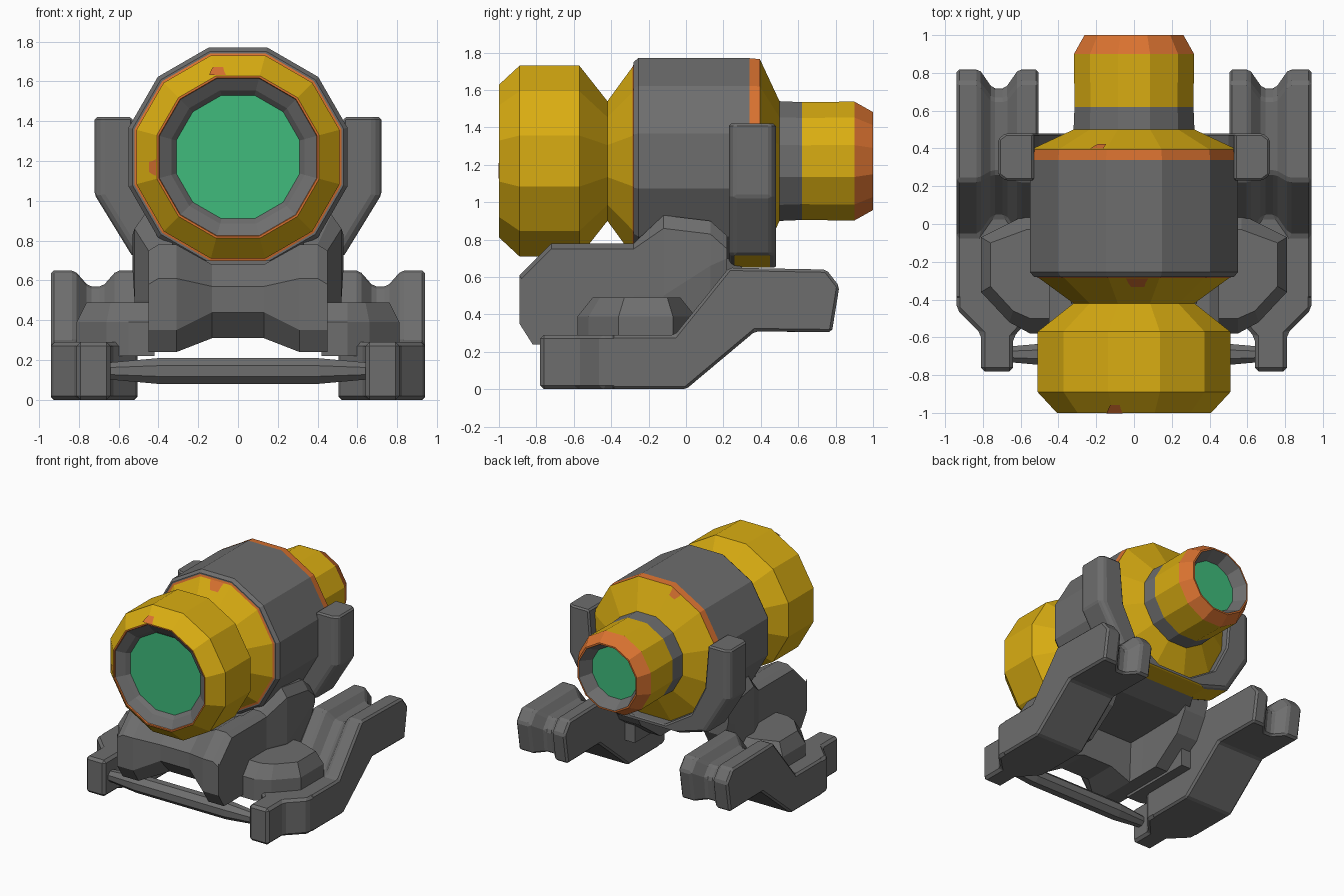
import bpy, bmesh, math
from mathutils import Vector

if "Cube" in bpy.data.objects:
    bpy.data.objects.remove(bpy.data.objects["Cube"])


def material(name, rgb):
    m = bpy.data.materials.new(name)
    m.diffuse_color = (*rgb, 1)
    m.use_nodes = True
    m.node_tree.nodes["Principled BSDF"].inputs["Base Color"].default_value = m.diffuse_color
    return m


MATS = [material("grey metal", (0.155, 0.155, 0.155)),
        material("yellow paint", (0.70, 0.42, 0.006)),
        material("orange trim", (0.70, 0.17, 0.03)),
        material("green glass", (0.05, 0.50, 0.20))]
GREY, YELLOW, ORANGE, GREEN = range(4)
ZC = 1.22      # height of the tube axis


def finish(name, bm, bevel=0.0):
    bmesh.ops.recalc_face_normals(bm, faces=bm.faces)
    me = bpy.data.meshes.new(name)
    bm.to_mesh(me)
    bm.free()
    for m in MATS:
        me.materials.append(m)
    ob = bpy.data.objects.new(name, me)
    bpy.context.collection.objects.link(ob)
    if bevel:
        b = ob.modifiers.new("bevel", 'BEVEL')
        b.width, b.segments, b.limit_method = bevel, 1, 'ANGLE'
        b.angle_limit = math.radians(28)
    return ob


def loft(name, rings, mats=None, bevel=0.0, caps=(GREY, GREY)):
    """Skin closed rings of points one after another, capping both ends."""
    bm = bmesh.new()
    vs = [[bm.verts.new(p) for p in r] for r in rings]
    n = len(rings[0])
    for k in range(len(vs) - 1):
        for i in range(n):
            j = (i + 1) % n
            f = bm.faces.new((vs[k][i], vs[k][j], vs[k + 1][j], vs[k + 1][i]))
            f.material_index = mats[k] if mats else GREY
    for r, c in ((vs[0], caps[0]), (vs[-1], caps[1])):
        bm.faces.new(r).material_index = c
    return finish(name, bm, bevel)


# Twelve-sided telescope tube: (y, flat radius, colour up to next ring)
TUBE = [(-0.92, 0.31, GREY), (-0.95, 0.335, GREY), (-0.99, 0.395, ORANGE),
        (-1.0, 0.398, ORANGE), (-1.0, 0.408, YELLOW), (-0.89, 0.51, YELLOW),
        (-0.57, 0.51, YELLOW), (-0.42, 0.32, YELLOW), (-0.285, 0.505, ORANGE),
        (-0.28, 0.52, GREY), (-0.28, 0.53, GREY), (-0.255, 0.55, GREY),
        (0.34, 0.55, ORANGE), (0.395, 0.545, YELLOW), (0.50, 0.32, GREY),
        (0.62, 0.315, YELLOW), (0.90, 0.318, ORANGE), (1.0, 0.262, ORANGE),
        (1.0, 0.25, GREY), (0.90, 0.20, GREY)]


def ring(y, a):
    r = a / math.cos(math.pi / 12)
    return [(r * math.sin(t), y, ZC + r * math.cos(t))
            for t in (math.radians(15 + 30 * k) for k in range(12))]


loft("telescope_tube", [ring(y, a) for y, a, c in TUBE],
     [c for y, a, c in TUBE], caps=(GREEN, GREEN))


# Small orange paint chips lying on the tube facets
def chip(deg, s, p, q, w=0.05):
    t = math.radians(deg)
    rad, tan = Vector((math.sin(t), 0, math.cos(t))), Vector((math.cos(t), 0, -math.sin(t)))
    d = Vector((q[0] - p[0], q[1] - p[1]))
    nrm = (rad * d.x + Vector((0, -1, 0)) * d.y).normalized()
    if nrm.dot(rad) < 0:
        nrm = -nrm
    bm = bmesh.new()
    pts = []
    for u, v in ((-.9, 0), (-.7, .6), (-.5, 1), (.5, 1), (.6, .5), (.8, 0)):
        c = Vector((0, p[0] + d.x * v, ZC)) + rad * (p[1] + d.y * v)
        pts.append(bm.verts.new(c + tan * s + tan * (u * w) + nrm * 0.004))
    bm.faces.new(pts).material_index = ORANGE
    ob = finish("paint_chip", bm)
    if ob.data.polygons[0].normal.dot(nrm) < 0:
        ob.data.flip_normals()


chip(0, -0.10, (-1.0, 0.408), (-0.955, 0.45))
chip(-90, -0.05, (-1.0, 0.408), (-0.96, 0.445))
chip(0, 0.02, (-0.285, 0.505), (-0.33, 0.443), 0.07)
chip(-30, 0.09, (0.395, 0.545), (0.42, 0.491))
chip(120, 0.05, (0.395, 0.545), (0.42, 0.491))

# U-shaped clamp around the rear of the tube, with a yellow underside
outer = [(0.72, 1.42), (0.72, 1.03), (0.53, 0.72), (0.30, 0.65)]
inner = [(0.53, 1.42), (0.50, 1.07), (0.38, 0.83), (0.14, 0.68)]
pairs = list(zip(outer, inner))
pairs += [((-o[0], o[1]), (-i[0], i[1])) for o, i in reversed(pairs)]
clamp = loft("rear_clamp", [[(o[0], 0.26, o[1]), (o[0], 0.45, o[1]),
                             (o[0] - math.copysign(0.04, o[0]), 0.48, o[1]),
                             (i[0], 0.48, i[1]), (i[0], 0.23, i[1]),
                             (o[0] - math.copysign(0.04, o[0]), 0.23, o[1])]
                            for o, i in pairs], bevel=0.012)
for f in clamp.data.polygons:
    if f.normal.z < -0.9:
        f.material_index = YELLOW

# Waisted bridge between the side plates at the front
wide = [(-0.89, .35), (-0.89, .61), (-0.72, .78), (-0.42, .78), (-0.42, .24), (-0.82, .24)]
slim = [(-0.80, .44), (-0.80, .57), (-0.68, .68), (-0.42, .68), (-0.42, .31), (-0.68, .31)]
loft("front_bridge", [[(x, y, z) for y, z in prof] for x, prof in
                      ((-0.36, wide), (-0.31, wide), (-0.13, slim),
                       (0.13, slim), (0.31, wide), (0.36, wide))])

# Plate under the tube
loft("cradle_plate", [[(-w, y, 0.58 + h), (w, y, 0.58 + h), (w, y, 0.70), (-w, y, 0.70)]
                      for y, w, h in ((-0.45, 0.36, 0), (0.12, 0.40, 0), (0.30, 0.32, 0.07))])

# Crossbar between the feet
loft("crossbar", [[(x, -0.69 + r * math.cos(a), 0.145 + r * math.sin(a))
                   for a in (math.pi / 4 * (k + 0.5) for k in range(8))]
                  for x, r in ((-0.66, 0.045), (-0.40, 0.07), (0.40, 0.07), (0.66, 0.045))])

ridge = [(-0.4, 0), (0, 0), (.37, .31), (.78, .305), (.82, .55), (.75, .64),
         (.23, .65), (-.06, .29), (-.4, .29)]
groove = [(-0.4, 0), (0, 0), (.37, .31), (.70, .305), (.72, .49), (.66, .57),
          (.27, .57), (.04, .29), (-.4, .29)]
foot = [(.64, -.78), (.81, -.78), (.81, -.58), (.94, -.45), (.94, -.3),
        (.505, -.3), (.505, -.45), (.64, -.60)]
pod = [(.42, -.58), (.55, -.58), (.66, -.52), (.81, -.36), (.81, -.07), (.57, .05), (.42, .05)]
pod_top = [(.42, -.50), (.55, -.50), (.64, -.46), (.76, -.33), (.76, -.10), (.57, -.03), (.42, -.03)]
plate = [(-.89, .35, .61, .45), (-.82, .24, .68, .45), (-.72, .24, .78, .45),
         (-.28, .24, .78, .45), (-.12, .24, .93, .52), (.13, .42, .90, .53),
         (.22, .58, .82, .53)]

for side, s in (("right", 1), ("left", -1)):
    # Side plates flaring outward toward the back
    loft(side + "_side_plate",
         [[(s * .31, y, lo), (s * (xo - .03 if y > -.2 else xo), y, lo),
           (s * xo, y, lo + .26 if y < 0 else (lo + hi) / 2), (s * xo, y, hi - .07 if y > -.2 else hi - .03),
           (s * (xo - .05), y, hi), (s * .33, y, hi)] for y, lo, hi, xo in plate])
    # Stepped rail with a V groove on its raised rear end
    loft(side + "_rail", [[(s * x, y, z) for y, z in prof] for x, prof in
                          ((.505, ridge), (.61, ridge), (.68, groove),
                           (.75, groove), (.82, ridge), (.94, ridge))], bevel=0.015)
    # Narrow front foot of the rail
    loft(side + "_foot", [[(s * x, y, z) for x, y in foot] for z in (0, .29)], bevel=0.02)
    # Pod joining side plate and rail
    loft(side + "_pod", [[(s * x, y, z) for x, y in prof] for z, prof in
                         ((.22, pod), (.39, pod), (.49, pod_top))])
